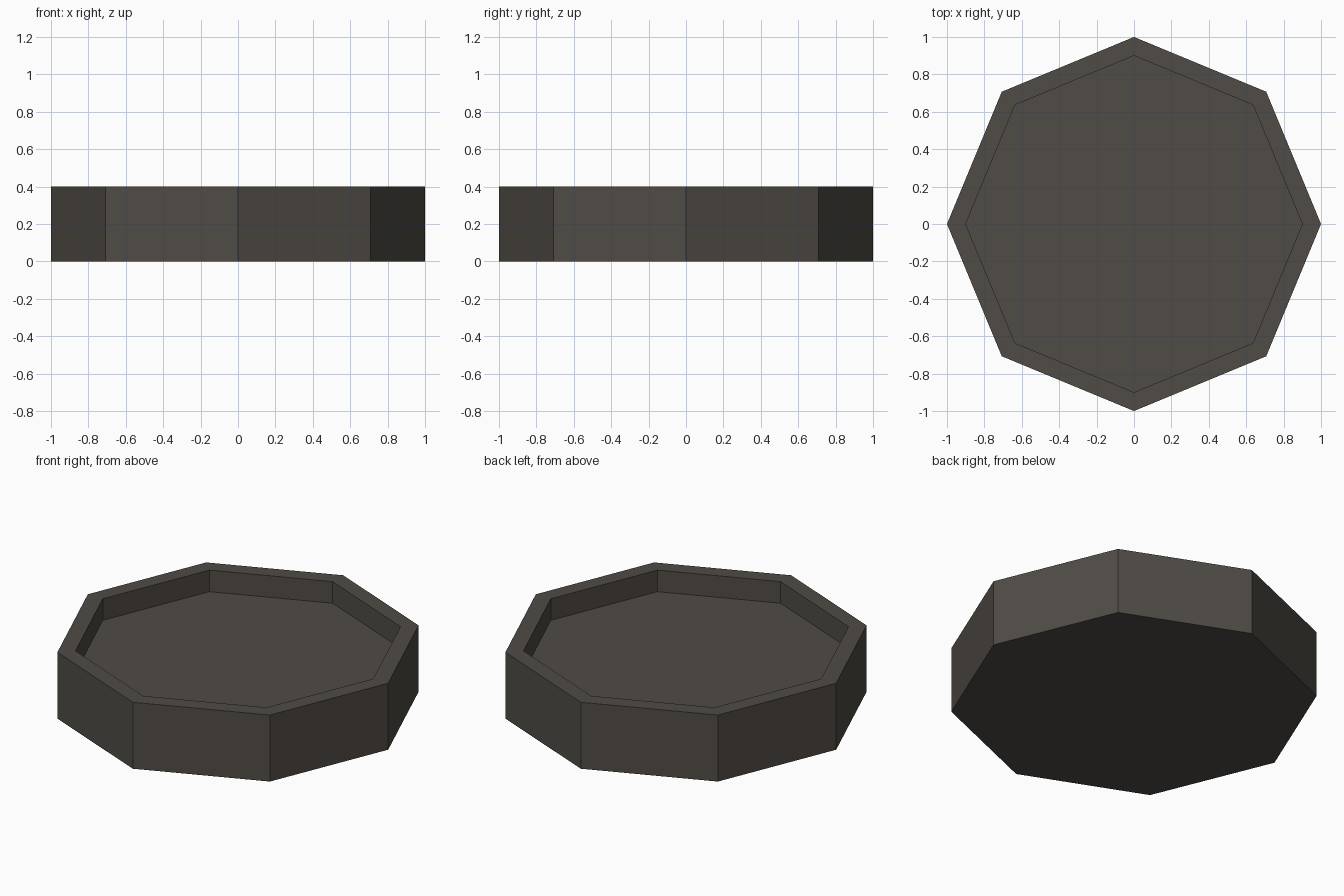
import bpy, bmesh, math

if "Cube" in bpy.data.objects:
    bpy.data.objects.remove(bpy.data.objects["Cube"])

SIDES = 8
# (radius, height) from the underside, over the rim, down to the recessed floor
PROFILE = [(1.0, 0.0), (1.0, 0.4), (0.9, 0.4), (0.9, 0.27)]

stone = bpy.data.materials.new("dark_stone")
stone.diffuse_color = (0.080, 0.072, 0.061, 1)
stone.use_nodes = True
stone.node_tree.nodes["Principled BSDF"].inputs["Base Color"].default_value = stone.diffuse_color

# Octagonal tray: rings joined by flat quads, capped at the base and the floor
bm = bmesh.new()
rings = [[bm.verts.new((r * math.cos(2 * math.pi * i / SIDES),
                        r * math.sin(2 * math.pi * i / SIDES), z))
          for i in range(SIDES)] for r, z in PROFILE]
for low, high in zip(rings, rings[1:]):
    for i in range(SIDES):
        j = (i + 1) % SIDES
        bm.faces.new((low[i], low[j], high[j], high[i]))
bm.faces.new(rings[0][::-1])
bm.faces.new(rings[-1])
bmesh.ops.recalc_face_normals(bm, faces=bm.faces)

mesh = bpy.data.meshes.new("octagonal_tray")
bm.to_mesh(mesh)
bm.free()
mesh.materials.append(stone)
tray = bpy.data.objects.new("octagonal_tray", mesh)
bpy.context.collection.objects.link(tray)
